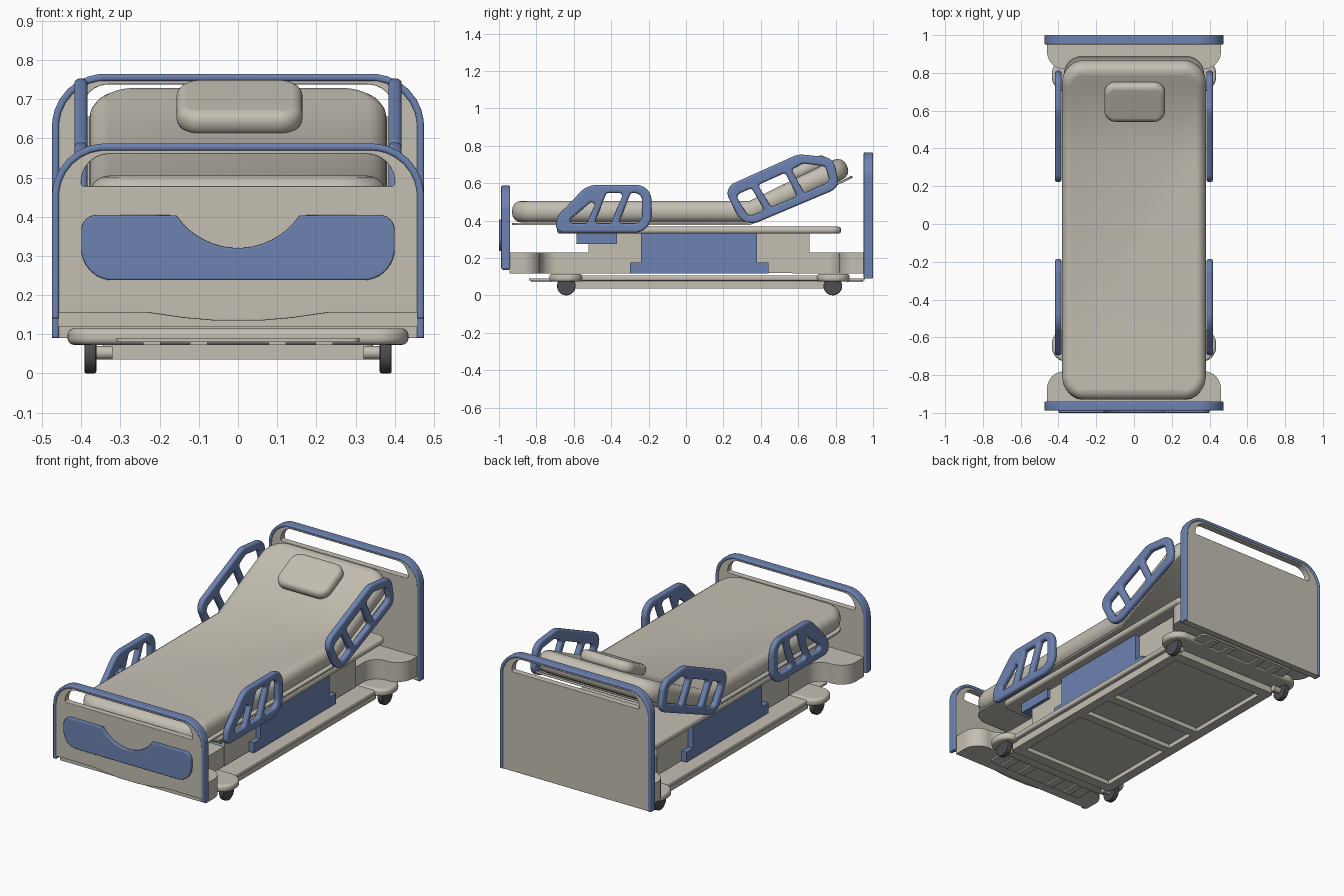
import bpy, bmesh, math
from mathutils import Vector, Matrix

if "Cube" in bpy.data.objects:
    bpy.data.objects.remove(bpy.data.objects["Cube"])


def material(name, rgb):
    m = bpy.data.materials.new(name)
    m.diffuse_color = (*rgb, 1)
    m.use_nodes = True
    m.node_tree.nodes["Principled BSDF"].inputs["Base Color"].default_value = m.diffuse_color
    return m


BEIGE = material("warm beige", (0.55, 0.52, 0.45))
BLUE = material("slate blue", (0.155, 0.225, 0.44))
DARK = material("dark rubber", (0.075, 0.075, 0.085))


def rounded(pts, seg=8):
    """Polygon of (x, y[, radius]) corners, with the corners filleted."""
    out = []
    for i, p in enumerate(pts):
        v = Vector(p[:2])
        r = p[2] if len(p) > 2 else 0
        if not r:
            out.append(v)
            continue
        a = (Vector(pts[i - 1][:2]) - v).normalized()
        b = (Vector(pts[(i + 1) % len(pts)][:2]) - v).normalized()
        half = a.angle(b) / 2
        t = r / math.tan(half)
        c = v + (a + b).normalized() * (r / math.sin(half))
        s, e = v + a * t - c, v + b * t - c
        out += [c + s.lerp(e, k / seg).normalized() * r for k in range(seg + 1)]
    return out


def rect(x0, x1, y0, y1, r=0):
    return [(x0, y0, r), (x1, y0, r), (x1, y1, r), (x0, y1, r)]


def finish(name, bm, mat):
    bmesh.ops.recalc_face_normals(bm, faces=bm.faces)
    me = bpy.data.meshes.new(name)
    bm.to_mesh(me)
    me.materials.append(mat)
    ob = bpy.data.objects.new(name, me)
    bpy.context.collection.objects.link(ob)
    bpy.ops.object.select_all(action='DESELECT')
    ob.select_set(True)
    bpy.context.view_layer.objects.active = ob
    bpy.ops.object.shade_smooth_by_angle(angle=math.radians(35))
    ob.modifiers.new("weighted_normals", 'WEIGHTED_NORMAL').keep_sharp = True
    return ob


AXES = {'xy': Matrix.Identity(4),
        'xz': Matrix(((1, 0, 0), (0, 0, 1), (0, 1, 0))).to_4x4(),
        'yz': Matrix(((0, 0, 1), (1, 0, 0), (0, 1, 0))).to_4x4()}


def plate(name, mat, plane, loops, lo, hi, bevel=0.0, bend=False):
    """Extrude outline loops (first outer, then holes) from lo to hi across the plane."""
    cu = bpy.data.curves.new(name, 'CURVE')
    cu.dimensions, cu.fill_mode = '2D', 'BOTH'
    cu.extrude = (hi - lo) / 2 - bevel
    cu.bevel_depth, cu.bevel_resolution, cu.offset = bevel, 3, -bevel
    for loop in loops:
        pts = rounded(loop)
        sp = cu.splines.new('POLY')
        sp.points.add(len(pts) - 1)
        for q, p in zip(sp.points, pts):
            q.co = (p.x, p.y, 0, 1)
        sp.use_cyclic_u = True
    tmp = bpy.data.objects.new("tmp", cu)
    bpy.context.collection.objects.link(tmp)
    dg = bpy.context.evaluated_depsgraph_get()
    me = bpy.data.meshes.new_from_object(tmp.evaluated_get(dg))
    bpy.data.objects.remove(tmp)
    bm = bmesh.new()
    bm.from_mesh(me)
    bpy.data.meshes.remove(me)
    bmesh.ops.remove_doubles(bm, verts=bm.verts, dist=1e-5)
    bmesh.ops.transform(bm, verts=bm.verts,
                        matrix=AXES[plane] @ Matrix.Translation((0, 0, (lo + hi) / 2)))
    if bend:  # raise the backrest section
        pivot = Vector((0, 0.34, 0.505))
        bmesh.ops.bisect_plane(bm, geom=bm.verts[:] + bm.edges[:] + bm.faces[:],
                               plane_co=pivot, plane_no=(0, 1, 0))
        bmesh.ops.rotate(bm, verts=[v for v in bm.verts if v.co.y > pivot.y + 1e-4],
                         cent=pivot, matrix=Matrix.Rotation(math.radians(26), 3, 'X'))
    return finish(name, bm, mat)


def box(name, mat, x0, x1, y0, y1, z0, z1):
    return plate(name, mat, 'xy', [rect(x0, x1, y0, y1)], z0, z1)


def cylinder_x(name, mat, x, y, z, r, w, bevel=0.0):
    bm = bmesh.new()
    bmesh.ops.create_cone(bm, cap_ends=True, segments=32, radius1=r, radius2=r, depth=w,
                          matrix=Matrix.Translation((x, y, z)) @ Matrix.Rotation(math.pi / 2, 4, 'Y'))
    if bevel:
        rim = [e for e in bm.edges if abs(e.verts[0].co.x - e.verts[1].co.x) < 1e-5]
        bmesh.ops.bevel(bm, geom=rim, offset=bevel, segments=2, affect='EDGES', profile=0.5)
    return finish(name, bm, mat)


def mirrored(half):
    return half + [(-p[0], *p[1:]) for p in reversed(half)]


# End boards: beige panel with a hand slot, blue arched rim
def end_board(name, y0, y1, bottom, rim_bottom, top, belly=()):
    w = 0.475
    panel = mirrored([*belly, (w - 0.01, bottom), (w - 0.01, top - 0.01, 0.125)])
    slot = mirrored([(0.40, top - 0.109, 0.008), (0.40, top - 0.027, 0.07)])
    plate(name + "_panel", BEIGE, 'xz', [panel, slot], y0 + 0.006, y1 - 0.006, 0.003)
    rim = mirrored([(w - 0.018, top - 0.018, 0.117), (w - 0.018, rim_bottom),
                    (w, rim_bottom), (w, top, 0.135)])
    half = len(rim) // 2
    # order as one open-bottomed band: outer arch, then inner arch back
    rim = [(-w, rim_bottom), (-w, top, 0.135), (w, top, 0.135), (w, rim_bottom),
           (w - 0.018, rim_bottom), (w - 0.018, top - 0.018, 0.117),
           (0.018 - w, top - 0.018, 0.117), (0.018 - w, rim_bottom)]
    plate(name + "_rim", BLUE, 'xz', [rim], y0, y1, 0.007)


end_board("headboard", 0.95, 1.0, 0.09, 0.09, 0.765)
end_board("footboard", -0.988, -0.94, 0.155, 0.14, 0.587,
          [(0.06, 0.135), (0.14, 0.142), (0.23, 0.155)])

# Blue inlay on the footboard with a scooped top
scoop = [(0.19 * math.sin(a), 0.51 - 0.19 * math.cos(a))
         for a in [math.radians(-56 + 7 * k) for k in range(17)]]
plate("footboard_inlay", BLUE, 'xz',
      [[(-0.40, 0.405, 0.04), *scoop, (0.40, 0.405, 0.04),
        (0.40, 0.238, 0.08), (-0.40, 0.238, 0.08)]], -1.0, -0.978, 0.005)

# Mattress, its support board and the pillow, bent at the backrest
plate("mattress", BEIGE, 'xy', [rect(-0.38, 0.38, -0.93, 0.89, 0.12)], 0.39, 0.505, 0.05, True)
plate("support_board", BEIGE, 'xy', [rect(-0.37, 0.37, -0.93, 0.89, 0.1)], 0.375, 0.387, 0.003, True)
plate("pillow", BEIGE, 'xy', [rect(-0.157, 0.165, 0.58, 0.805, 0.06)], 0.495, 0.56, 0.028, True)

# Side rails, left and right
foot_rail = [
    [(-0.70, 0.335, 0.04), (-0.185, 0.335, 0.09), (-0.185, 0.59, 0.08),
     (-0.53, 0.59, 0.12), (-0.69, 0.42, 0.08)],
    [(-0.645, 0.385, 0.015), (-0.53, 0.385, 0.015), (-0.465, 0.535, 0.015)],
    [(-0.49, 0.385, 0.015), (-0.40, 0.385, 0.015), (-0.335, 0.547, 0.015), (-0.425, 0.547, 0.015)],
    [(-0.36, 0.385, 0.015), (-0.235, 0.385, 0.04), (-0.235, 0.547, 0.04), (-0.295, 0.547, 0.015)]]
head_rail = [
    [(0.20, 0.575, 0.06), (0.31, 0.36, 0.09), (0.82, 0.575, 0.06),
     (0.79, 0.735, 0.07), (0.60, 0.755, 0.1)],
    [(0.265, 0.535, 0.025), (0.35, 0.573, 0.015), (0.42, 0.455, 0.015), (0.335, 0.42, 0.03)],
    [(0.385, 0.59, 0.015), (0.53, 0.655, 0.015), (0.595, 0.53, 0.015), (0.455, 0.472, 0.015)],
    [(0.565, 0.672, 0.015), (0.625, 0.705, 0.03), (0.745, 0.69, 0.03),
     (0.77, 0.608, 0.025), (0.632, 0.547, 0.015)]]
for side, s in (("right", 1), ("left", -1)):
    for part, loops in (("foot", foot_rail), ("head", head_rail)):
        lo, hi = sorted((s * 0.384, s * 0.418))
        plate(f"{part}_side_rail_{side}", BLUE, 'yz', loops, lo, hi, 0.013)

# Deck tray, lift housing and columns
plate("deck_tray", BEIGE, 'xy', [rect(-0.36, 0.36, -0.69, 0.83, 0.05)], 0.33, 0.367, 0.016)
box("lift_column_foot", BEIGE, -0.28, 0.28, -0.52, -0.2, 0.12, 0.335)
box("lift_column_head", BEIGE, -0.28, 0.28, 0.34, 0.66, 0.12, 0.335)
plate("lift_housing", BLUE, 'yz',
      [[(-0.30, 0.118), (0.44, 0.118), (0.44, 0.175), (0.38, 0.175), (0.38, 0.335),
        (-0.24, 0.335), (-0.24, 0.175), (-0.30, 0.175)]], -0.31, 0.31)
box("control_box", BLUE, -0.30, 0.30, -0.585, -0.37, 0.275, 0.335)

# Flared bumpers under each end board
plate("foot_bumper", BEIGE, 'xy', [mirrored(
    [(0.275, -0.24), (0.275, -0.78, 0.085), (0.46, -0.78, 0.09), (0.46, -0.945)])], 0.118, 0.228)
plate("head_bumper", BEIGE, 'xy', [mirrored(
    [(0.275, 0.57), (0.275, 0.82, 0.085), (0.46, 0.82, 0.09), (0.46, 0.955)])], 0.118, 0.228)

# Wheeled base with cross bars
plate("base_body", BEIGE, 'xy', [rect(-0.37, 0.37, -0.70, 0.85, 0.03)], 0.078, 0.107, 0.01)
plate("base_crossbar_foot", BEIGE, 'xy', [rect(-0.435, 0.435, -0.73, -0.555, 0.08)], 0.073, 0.115, 0.016)
plate("base_crossbar_head", BEIGE, 'xy', [rect(-0.435, 0.435, 0.70, 0.875, 0.08)], 0.073, 0.115, 0.016)
plate("base_tongue_foot", BEIGE, 'xy', [rect(-0.31, 0.31, -0.84, -0.65, 0.02)], 0.08, 0.09)
plate("base_tongue_head", BEIGE, 'xy', [rect(-0.31, 0.31, 0.80, 0.955, 0.02)], 0.08, 0.09)
for i, x in enumerate((-0.22, -0.1, 0.1, 0.22)):
    box(f"tongue_rib_foot_{i}", BEIGE, x - 0.022, x + 0.022, -0.83, -0.72, 0.072, 0.088)
    box(f"tongue_rib_head_{i}", BEIGE, x - 0.022, x + 0.022, 0.86, 0.945, 0.072, 0.088)

# Underside tray with recessed pockets
plate("under_frame", BEIGE, 'xy',
      [rect(-0.345, 0.345, -0.62, 0.76, 0.02), rect(-0.29, 0.29, -0.56, -0.1),
       rect(-0.29, 0.29, -0.05, 0.13), rect(-0.29, 0.29, 0.18, 0.70)], 0.036, 0.08)
box("under_frame_cover", BEIGE, -0.32, 0.32, -0.6, 0.74, 0.06, 0.079)

# Wheels and axle stubs
for side, s in (("right", 1), ("left", -1)):
    for end, y in (("foot", -0.64), ("head", 0.785)):
        cylinder_x(f"{end}_wheel_{side}", DARK, s * 0.377, y, 0.05, 0.05, 0.031, 0.006)
        cylinder_x(f"{end}_axle_{side}", BEIGE, s * 0.345, y, 0.053, 0.017, 0.05)
